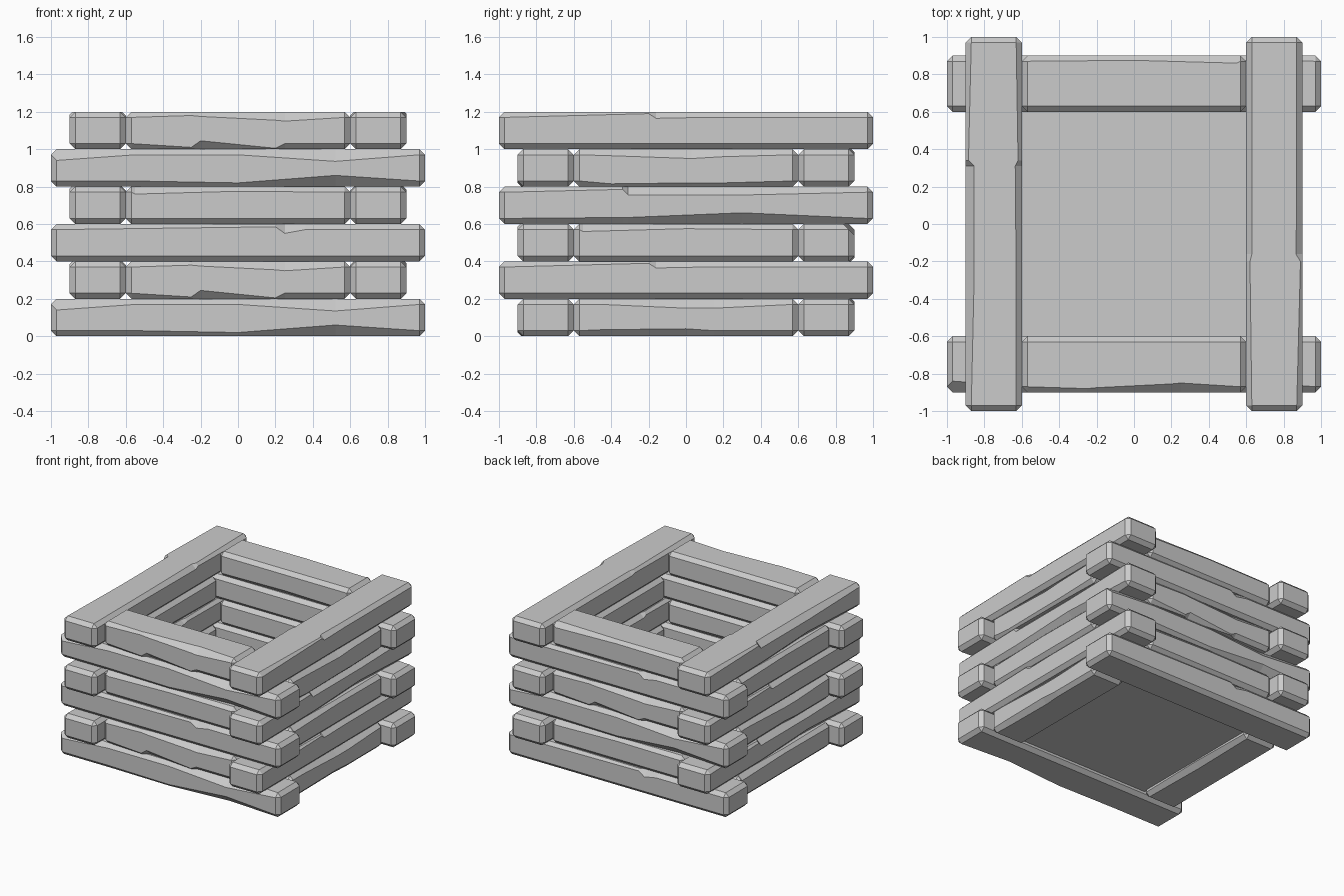
import bpy, bmesh, math

if "Cube" in bpy.data.objects:
    bpy.data.objects.remove(bpy.data.objects["Cube"])

W, H, C = 0.15, 0.10, 0.03   # half width, half height, usual chamfer


def ring(bm, x, ot, ob, it, ib):
    # chamfered section; outer face is -y
    pts = [(-W, -H + ob), (-W + ob, -H), (W - ib, -H), (W, -H + ib),
           (W, H - it), (W - it, H), (-W + ot, H), (-W, H - ot)]
    return [bm.verts.new((x, y, z)) for y, z in pts]


def cap(bm, x):
    w, h = W - C, H - C
    pts = [(-w, -h)] * 2 + [(w, -h)] * 2 + [(w, h)] * 2 + [(-w, h)] * 2
    return [bm.verts.new((x, y, z)) for y, z in pts]


def beam(name, half, stations, layer, side):
    """Hewn beam: stations = (x, outer top, outer bottom, inner top, inner bottom) chamfers."""
    bm = bmesh.new()
    rows = [(s + (C,) * 5)[:5] for s in stations]
    e = half - C
    if rows[0][0] > -e:
        rows.insert(0, (-e, C, C, C, C))
    if rows[-1][0] < e:
        rows.append((e, C, C, C, C))
    rings = [cap(bm, -half)] + [ring(bm, *r) for r in rows] + [cap(bm, half)]
    for a, b in zip(rings, rings[1:]):
        for i in range(8):
            j = (i + 1) % 8
            bm.faces.new((a[i], a[j], b[j], b[i]))
    bm.faces.new(rings[0])
    bm.faces.new(rings[-1][::-1])
    bmesh.ops.remove_doubles(bm, verts=bm.verts, dist=1e-5)
    bmesh.ops.dissolve_degenerate(bm, edges=bm.edges, dist=1e-5)
    bmesh.ops.recalc_face_normals(bm, faces=bm.faces)
    me = bpy.data.meshes.new(name)
    bm.to_mesh(me)
    bm.free()
    ob = bpy.data.objects.new(name, me)
    a = side * math.pi / 2
    ob.rotation_euler.z = a
    ob.location = (0.75 * math.sin(a), -0.75 * math.cos(a), 0.1 + 0.2 * layer)
    bpy.context.collection.objects.link(ob)


# worn edge patterns for the beams
LONG = {
    "wavy": [(-.97, .06, .03), (-.55, .03, .03), (0, .03, .02), (.52, .065, .06), (.97, .03, .03)],
    "nick": [(.2, .015, .03), (.25, .05, .03), (.36, .03, .03), (.94, .03, .03)],
    "step": [(-.2, .01, .03, .02), (-.16, .035, .03, .03), (.1, .03, .03, .03)],
    "split": [(-.34, .015, .035, .02), (-.31, .045, .035, .035), (.3, .045, .06, .03)],
}
SHORT = {
    "wavy": [(-.25, .02, .01), (-.2, .025, .045), (.2, .045, .005), (.25, .05, .03)],
    "plain": [(-.55, .04, .03), (0, .025, .03, .03, .04)],
    "chip": [(-.45, .03, .035), (0, .05, .04), (.15, .05, .03)],
    "dip": [(-.4, .035, .015), (.03, .05, .02), (.2, .04, .02)],
}
# pattern per layer, sides in order front, right, back, left
LAYERS = [
    ("wavy", "chip", "nick", "plain"),
    ("wavy", "step", "plain", "split"),
    ("nick", "plain", "wavy", "chip"),
    ("plain", "split", "wavy", "step"),
    ("wavy", "dip", "nick", "plain"),
    ("wavy", "step", "plain", "split"),
]
SIDES = ("front", "right", "back", "left")
for layer, row in enumerate(LAYERS):
    for side, pat in enumerate(row):
        is_long = (side + layer) % 2 == 0
        beam(f"{SIDES[side]}_beam_{layer + 1}", 1.0 if is_long else 0.6,
             (LONG if is_long else SHORT)[pat], layer, side)

# floor panel
bpy.ops.mesh.primitive_plane_add(size=1.22, location=(0, 0, 0.05))
bpy.context.object.name = "floor"
